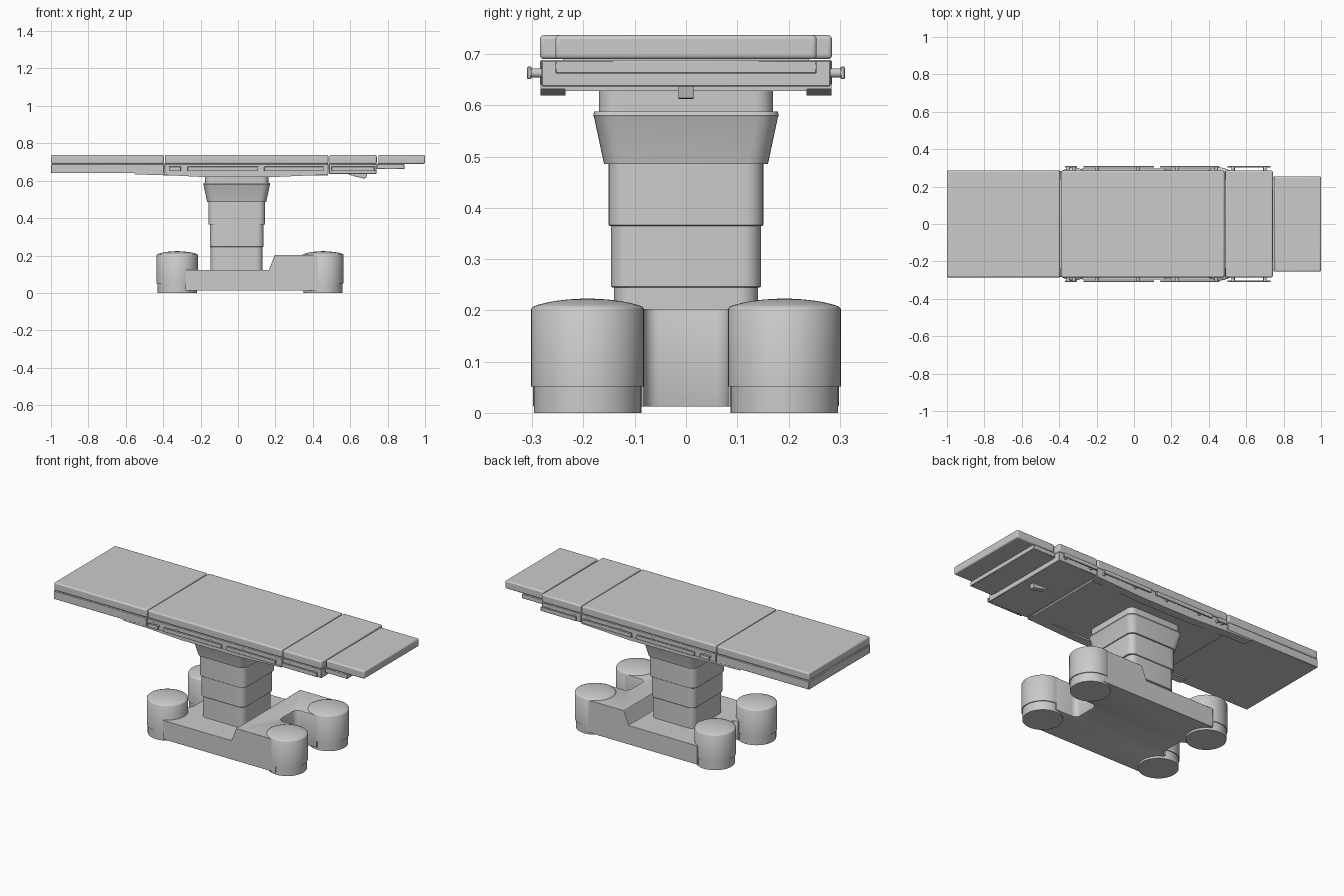
import bpy, bmesh, math

if "Cube" in bpy.data.objects:
    bpy.data.objects.remove(bpy.data.objects["Cube"])

def finish(name, bm, bevel=0, cutters=(), segs=3):
    bmesh.ops.recalc_face_normals(bm, faces=bm.faces[:])
    me = bpy.data.meshes.new(name)
    bm.to_mesh(me)
    bm.free()
    ob = bpy.data.objects.new(name, me)
    bpy.context.collection.objects.link(ob)
    for c in cutters:
        m = ob.modifiers.new("cut", 'BOOLEAN')
        m.operation, m.solver, m.object = 'DIFFERENCE', 'EXACT', c
    if bevel:
        m = ob.modifiers.new("bevel", 'BEVEL')
        m.width, m.segments, m.limit_method = bevel, segs, 'ANGLE'
        m.angle_limit = math.radians(40)
    bpy.ops.object.select_all(action='DESELECT')
    ob.select_set(True)
    bpy.context.view_layer.objects.active = ob
    bpy.ops.object.shade_smooth_by_angle(angle=math.radians(35))
    return ob

def loft(name, rings, **kw):
    """Closed solid skinned through rings of equal point count."""
    bm = bmesh.new()
    vs = [[bm.verts.new(p) for p in r] for r in rings]
    n = len(vs[0])
    for a, b in zip(vs, vs[1:]):
        for i in range(n):
            bm.faces.new((a[i], a[(i + 1) % n], b[(i + 1) % n], b[i]))
    bm.faces.new(vs[0][::-1])
    bm.faces.new(vs[-1])
    return finish(name, bm, **kw)

def profile(name, pts, y0, y1, **kw):
    """XZ side profile extruded across y."""
    return loft(name, [[(x, y, z) for x, z in pts] for y in (y0, y1)], **kw)

def box(name, x0, x1, y0, y1, z0, z1, **kw):
    return profile(name, [(x0, z0), (x1, z0), (x1, z1), (x0, z1)], y0, y1, **kw)

def rounded(cx, hx, hy, r, z, k=6):
    out = []
    for q, (sx, sy) in enumerate([(1, 1), (-1, 1), (-1, -1), (1, -1)]):
        for i in range(k + 1):
            a = math.pi / 2 * (q + i / k)
            out.append((cx + sx * (hx - r) + r * math.cos(a),
                        sy * (hy - r) + r * math.sin(a), z))
    return out

def circle(cx, cy, r, z, n=48):
    return [(cx + r * math.cos(2 * math.pi * i / n),
             cy + r * math.sin(2 * math.pi * i / n), z) for i in range(n)]

# Base body: low deck stepping up to a raised end, notched between the feet
cuts = [loft("notch_cutter_" + n, [rounded(cx, 0.2, 0.082, 0.03, z) for z in (-0.1, 0.4)])
        for n, cx in (("left", -0.45), ("right", 0.52))]
for c in cuts:
    c.hide_render = True
    c.hide_viewport = False
    c.hide_set(True)
profile("base_body", [(-0.282, 0.012), (0.455, 0.012), (0.455, 0.203), (0.197, 0.203),
                      (0.165, 0.123), (-0.282, 0.123)], -0.298, 0.298,
        cutters=cuts, bevel=0.006, segs=2)

# Domed round feet with a slightly smaller skirt
for end, cx in (("left", -0.325), ("right", 0.455)):
    for side, cy in (("front", -0.192), ("back", 0.192)):
        dome = [(0.11 * math.sin(t), 0.205 + 0.018 * math.cos(t) ** 1.5)
                for t in (1.35, 1.1, 0.85, 0.6, 0.35, 0.1)]
        rings = [(0.105, 0), (0.105, 0.051), (0.11, 0.051), (0.11, 0.203)] + dome
        loft(f"foot_{end}_{side}", [circle(cx, cy, r, z) for r, z in rings])

# Telescopic column, collar and neck
CX = -0.007
for name, hx, hy, z0, z1 in (("column_lower", 0.139, 0.140, 0.11, 0.247),
                             ("column_middle", 0.144, 0.146, 0.245, 0.367),
                             ("column_upper", 0.152, 0.151, 0.365, 0.49),
                             ("column_neck", 0.169, 0.170, 0.58, 0.635)):
    loft(name, [rounded(CX, hx, hy, 0.035, z) for z in (z0, z1)], bevel=0.002, segs=1)
loft("column_collar", [rounded(CX, 0.158 + d, 0.160 + d, 0.04, z)
                       for d, z in ((0, 0.486), (0.019, 0.575), (0.021, 0.58), (0.019, 0.588))])

# Mattress pads
for name, x0, x1, w in (("leg_pad", -1, -0.396, 0.285), ("seat_pad", -0.391, 0.483, 0.285),
                        ("back_pad", 0.488, 0.742, 0.285), ("head_pad", 0.75, 1, 0.255)):
    box(name, x0, x1, -w, w, 0.69, 0.737, bevel=0.008)

# Frame plates beneath the pads
for name, x0, x1, w, z0 in (("leg_plate", -1, -0.396, 0.285, 0.64),
                            ("seat_frame", -0.392, 0.484, 0.282, 0.637),
                            ("back_frame", 0.487, 0.74, 0.282, 0.637),
                            ("head_plate", 0.745, 0.89, 0.255, 0.662)):
    box(name, x0, x1, -w, w, z0, 0.688, bevel=0.002, segs=1)
box("hinge_core", -0.41, 0.76, -0.24, 0.24, 0.665, 0.692)

# Underside panel and tapered side skirts
box("belly_panel", -0.40, 0.48, -0.236, 0.236, 0.628, 0.64)
for side, s in (("front", -1), ("back", 1)):
    profile("skirt_" + side, [(-0.555, 0.641), (-0.55, 0.633), (-0.39, 0.630), (-0.17, 0.619),
                              (0.17, 0.619), (0.48, 0.632), (0.48, 0.641)],
            s * 0.235, s * 0.284)

# Release lever under the back section
profile("release_lever", [(0.58, 0.64), (0.60, 0.630), (0.67, 0.612), (0.685, 0.614),
                          (0.692, 0.64)], -0.015, 0.015, bevel=0.002)

# Accessory side rails on short pegs
rails = [(-0.37, -0.305, (-0.353, -0.322)), (-0.27, 0.108, (-0.2, 0.02)),
         (0.14, 0.458, (0.23, 0.44)), (0.50, 0.73, (0.53, 0.70))]
for side, s in (("front", -1), ("back", 1)):
    for i, (x0, x1, pegs) in enumerate(rails):
        box(f"rail_{side}_{i}", x0, x1, s * 0.301, s * 0.310, 0.651, 0.676, bevel=0.002, segs=1)
        for j, px in enumerate(pegs):
            ring = [(0.009 * math.cos(math.tau * k / 16), 0.009 * math.sin(math.tau * k / 16))
                    for k in range(16)]
            profile(f"rail_peg_{side}_{i}_{j}", [(px + a, 0.663 + b) for a, b in ring],
                    s * 0.275, s * 0.303)
